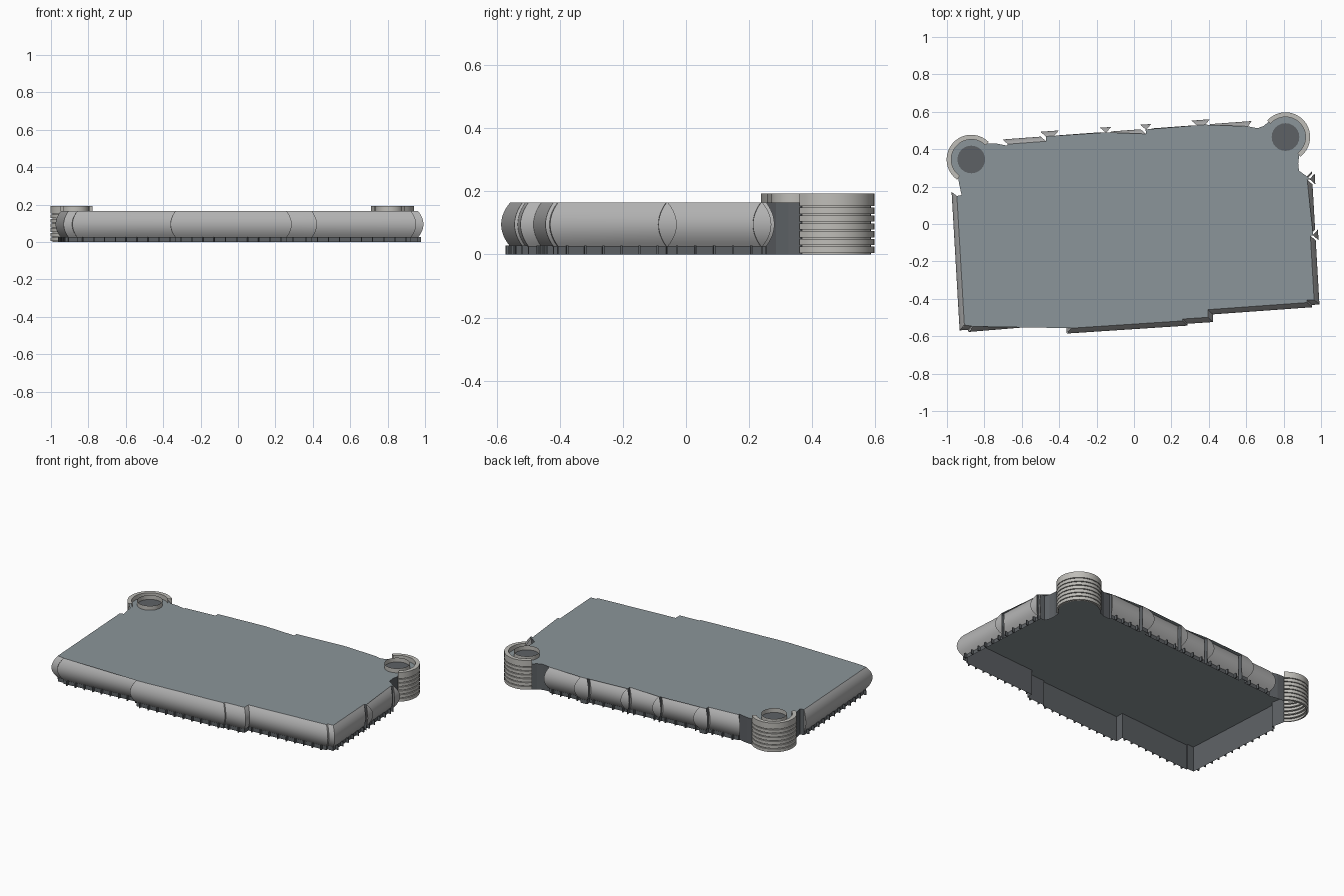
import bpy, bmesh
from math import sin, cos, radians
from mathutils import Vector

if "Cube" in bpy.data.objects:
    bpy.data.objects.remove(bpy.data.objects["Cube"])

Z0, Z1, RIM, BULGE = 0.025, 0.165, 0.193, 0.027
LEFT_C, RIGHT_C, TR = Vector((-0.87, 0.345)), Vector((0.81, 0.465)), 0.132


def material(name, c):
    m = bpy.data.materials.new(name)
    m.diffuse_color = (*c, 1)
    m.use_nodes = True
    m.node_tree.nodes["Principled BSDF"].inputs["Base Color"].default_value = m.diffuse_color
    return m


slate = material("slate", (0.26, 0.30, 0.32))
dark = material("dark_grey", (0.11, 0.12, 0.13))
stone = material("stone", (0.52, 0.51, 0.48))
panel_grey = material("panel_grey", (0.45, 0.45, 0.45))


def finish(name, bm, mat, smooth=False):
    me = bpy.data.meshes.new(name)
    bm.to_mesh(me)
    bm.free()
    ob = bpy.data.objects.new(name, me)
    bpy.context.collection.objects.link(ob)
    me.materials.append(mat)
    if smooth:
        bpy.context.view_layer.objects.active = ob
        ob.select_set(True)
        bpy.ops.object.shade_smooth_by_angle(angle=radians(30))
        ob.select_set(False)
    return ob


# Footprint: each entry is (point, kind of the edge that follows)
outline = []


def add(kind, *pts):
    for p in pts:
        outline.append((Vector(p), kind))


def side(a, b, fins):
    """Straight panelled wall from a to b with narrow outward fins (position, width, depth)."""
    a, b = Vector(a), Vector(b)
    d = (b - a).normalized()
    n = Vector((d.y, -d.x))
    add("panel", a)
    for s, w, depth in fins:
        p = a + d * s
        l, r = p - d * w / 2, p + d * w / 2
        add("wall", l)
        add("panel", l + n * depth)
        add("wall", r + n * depth)
        add("panel", r)
    add("wall", b)


def arc(c, a0, a1, r, n=18):
    return [c + r * Vector((cos(radians(a0 + (a1 - a0) * i / n)),
                            sin(radians(a0 + (a1 - a0) * i / n)))) for i in range(n + 1)]


# Left and front walls, with the stepped bay
add("panel", (-0.947, 0.15), (-0.907, -0.54), (-0.86, -0.537), (-0.86, -0.548),
    (-0.335, -0.505), (-0.335, -0.557), (0.26, -0.518), (0.26, -0.508),
    (0.395, -0.499), (0.395, -0.458), (0.925, -0.42), (0.925, -0.407))
# Right wall
side((0.963, -0.405), (0.925, 0.254), [(0.345, 0.004, 0.015), (0.645, 0.004, 0.015)])
add("wall", (0.895, 0.255), (0.882, 0.285), (0.878, 0.325))
add("tower", *arc(RIGHT_C, -53, 138, 0.122))
outline[-1] = (outline[-1][0], "wall")
# Back wall
add("wall", (0.695, 0.525), (0.66, 0.512), (0.615, 0.508))
side((0.61, 0.522), (-0.675, 0.427),
     [(0.25, 0.045, 0.026), (0.545, 0.005, 0.024), (0.76, 0.005, 0.024), (1.06, 0.045, 0.026)])
add("wall", (-0.675, 0.418), (-0.735, 0.43))
add("tower", *arc(LEFT_C, 45, 235, 0.122))
outline[-1] = (outline[-1][0], "wall")
add("wall", (-0.935, 0.215), (-0.922, 0.155))

N = len(outline)
P = [p for p, k in outline]
D = [(P[(i + 1) % N] - P[i]).normalized() for i in range(N)]


def mitre(i):
    a, b = D[i - 1], D[i % N]
    t = (a.x * b.y - a.y * b.x) / max(1 + a.dot(b), 0.2)
    return max(-1, min(1, t))


# Flat roof, open below
bm = bmesh.new()
bm.faces.new([bm.verts.new((p.x, p.y, Z1)) for p in P])
bmesh.ops.triangulate(bm, faces=bm.faces[:])
finish("roof", bm, slate)

# Flat inner walls
bm = bmesh.new()
for i, (p, kind) in enumerate(outline):
    if kind != "tower":
        q = P[(i + 1) % N]
        bm.faces.new([bm.verts.new(v) for v in
                      ((p.x, p.y, 0), (q.x, q.y, 0), (q.x, q.y, Z1), (p.x, p.y, Z1))])
finish("inner_walls", bm, dark)

# Bulging facade panels with mitred ends, and the small base ribs under them
bm, ribs = bmesh.new(), bmesh.new()
STEPS = 12
for i, (p, kind) in enumerate(outline):
    if kind != "panel":
        continue
    q, d = P[(i + 1) % N], D[i]
    n = Vector((d.y, -d.x))
    m0, m1, length = mitre(i), mitre(i + 1), (q - p).length
    va, vb = [], []
    for s in range(STEPS + 1):
        t = s / STEPS
        off = BULGE * 4 * t * (1 - t)
        e0, e1 = -m0 * off, length + m1 * off
        if e1 < e0:
            e0 = e1 = (e0 + e1) / 2
        z = Z0 + (Z1 - Z0) * t
        va.append(bm.verts.new((*(p + d * e0 + n * off), z)))
        vb.append(bm.verts.new((*(p + d * e1 + n * off), z)))
    for s in range(STEPS):
        bm.faces.new((va[s], vb[s], vb[s + 1], va[s + 1]))
    bm.faces.new(va)
    bm.faces.new(vb[::-1])
    count = int(length / 0.055)
    for k in range(count):
        c = p + d * length * (k + 0.5) / count
        box = [c - d * 0.003, c + d * 0.003, c + d * 0.003 + n * 0.017, c - d * 0.003 + n * 0.017]
        lo = [ribs.verts.new((*v, 0)) for v in box]
        hi = [ribs.verts.new((*v, Z0 + 0.003)) for v in box]
        ribs.faces.new(lo)
        ribs.faces.new(hi)
        for j in range(4):
            ribs.faces.new((lo[j], lo[(j + 1) % 4], hi[(j + 1) % 4], hi[j]))
bmesh.ops.recalc_face_normals(ribs, faces=ribs.faces[:])
finish("facade_panels", bm, panel_grey, True)
finish("base_ribs", ribs, dark)


def sweep(name, c, a0, a1, profile, mat, n):
    """Sweep a radius/height profile around a tower centre."""
    bm = bmesh.new()
    rows = [[bm.verts.new((*v, z)) for v in arc(c, a0, a1, r, n)] for r, z in profile]
    for lo, hi in zip(rows, rows[1:]):
        for j in range(n):
            bm.faces.new((lo[j], lo[j + 1], hi[j + 1], hi[j]))
    bmesh.ops.remove_doubles(bm, verts=bm.verts[:], dist=1e-5)
    return finish(name, bm, mat, True)


# Corner stair towers: grooved wall with a raised rim, and a round shaft on the roof
profile = []
for k in range(7):
    z = 0.005 + k * 0.0247
    profile += [(TR - 0.011, z - 0.005), (TR - 0.011, z), (TR, z), (TR, z + 0.0197),
                (TR - 0.011, z + 0.0197)]
profile = profile[:-2] + [(TR, RIM), (TR - 0.025, RIM), (TR - 0.025, Z1)]
for name, c, a0, a1 in (("left", LEFT_C, 45, 235), ("right", RIGHT_C, -53, 138)):
    sweep(name + "_tower_wall", c, a0, a1, profile, stone, 20)
    sweep(name + "_tower_shaft", c, 0, 360, [(0.075, Z1), (0.075, RIM)], stone, 24)
    bm = bmesh.new()
    bm.faces.new([bm.verts.new((*v, Z1 + 0.001)) for v in arc(c, 0, 360, 0.074, 24)[:-1]])
    finish(name + "_shaft_floor", bm, dark)
